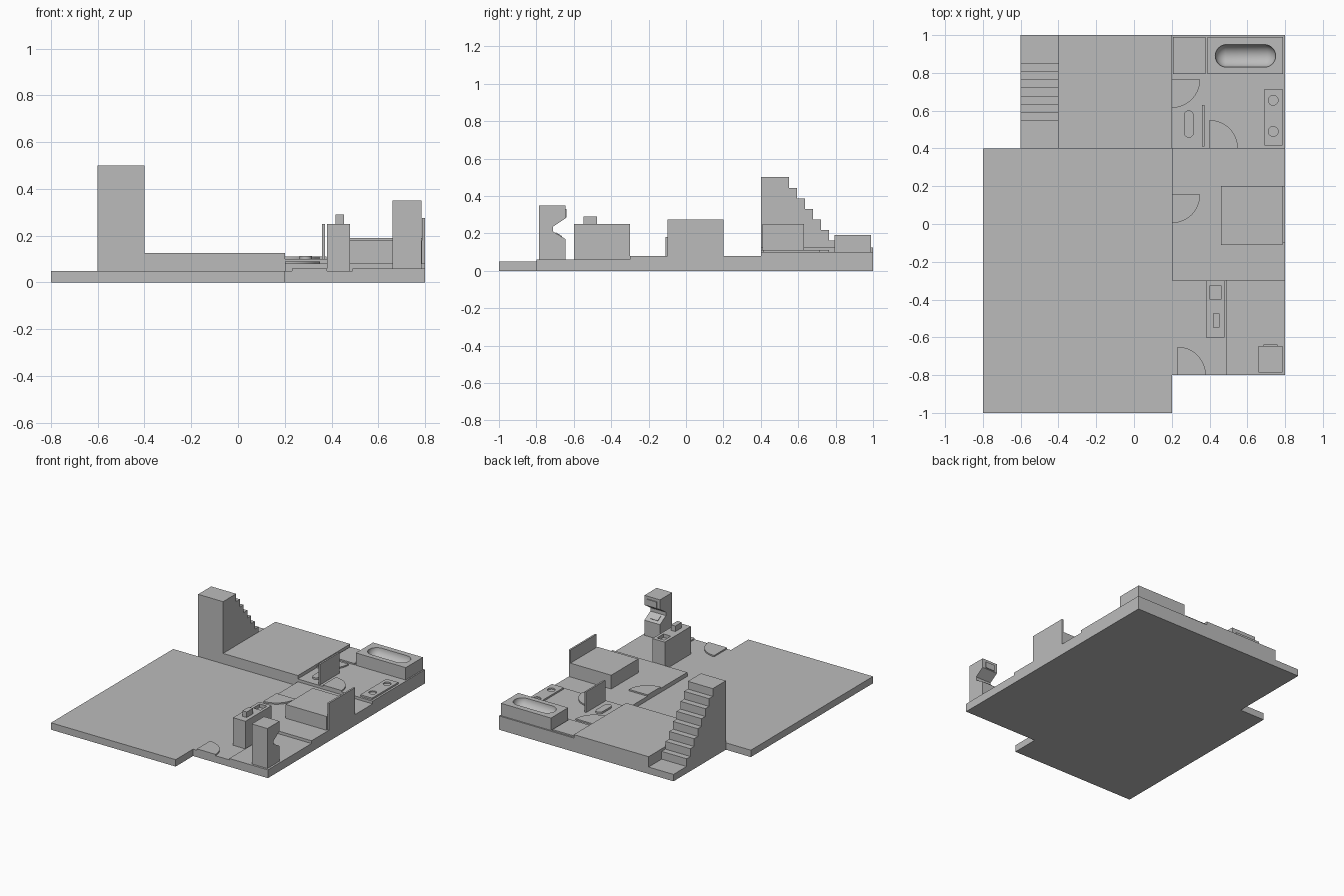
import bpy, bmesh, math
from mathutils import Matrix, Vector

if "Cube" in bpy.data.objects:
    bpy.data.objects.remove(bpy.data.objects["Cube"], do_unlink=True)

grey = bpy.data.materials.new("plain_grey")
grey.use_nodes = True
COLOUR = (0.5, 0.5, 0.5, 1)
grey.diffuse_color = COLOUR
grey.node_tree.nodes["Principled BSDF"].inputs["Base Color"].default_value = COLOUR


def finish(name, bm):
    bmesh.ops.recalc_face_normals(bm, faces=bm.faces)
    mesh = bpy.data.meshes.new(name)
    bm.to_mesh(mesh)
    bm.free()
    mesh.materials.append(grey)
    ob = bpy.data.objects.new(name, mesh)
    bpy.context.collection.objects.link(ob)
    return ob


def prism(name, points, offset):
    """Extrude a closed outline of 3D points along offset."""
    bm = bmesh.new()
    face = bm.faces.new([bm.verts.new(p) for p in points])
    new = bmesh.ops.extrude_face_region(bm, geom=[face])["geom"]
    verts = [g for g in new if isinstance(g, bmesh.types.BMVert)]
    bmesh.ops.translate(bm, verts=verts, vec=Vector(offset))
    return finish(name, bm)


def box(name, x0, x1, y0, y1, z0, z1):
    outline = [(x0, y0, z0), (x1, y0, z0), (x1, y1, z0), (x0, y1, z0)]
    return prism(name, outline, (0, 0, z1 - z0))


def arc(cx, cy, r, start, end, z, steps=16):
    angles = [math.radians(start + (end - start) * i / steps) for i in range(steps + 1)]
    return [(cx + r * math.cos(a), cy + r * math.sin(a), z) for a in angles]


def cut(target, cutter):
    mod = target.modifiers.new("cut", "BOOLEAN")
    mod.operation, mod.solver, mod.object = "DIFFERENCE", "EXACT", cutter
    select(target)
    bpy.ops.object.modifier_apply(modifier=mod.name)
    bpy.data.objects.remove(cutter, do_unlink=True)


def select(ob):
    bpy.ops.object.select_all(action="DESELECT")
    ob.select_set(True)
    bpy.context.view_layer.objects.active = ob


def smooth(ob):
    select(ob)
    bpy.ops.object.shade_smooth_by_angle(angle=math.radians(35))


# Floors, stepping up from room to room
box("main_floor", -0.8, 0.2, -1, 0.4, 0, 0.05)
box("kitchen_floor", 0.2, 0.8, -0.8, -0.3, 0, 0.05)
box("bedroom_floor", 0.2, 0.8, -0.3, 0.4, 0, 0.08)
box("bathroom_floor", 0.2, 0.8, 0.4, 1, 0, 0.1)
box("raised_floor", -0.4, 0.2, 0.4, 1, 0, 0.125)
box("rug", 0.49, 0.8, -0.8, -0.3, 0.05, 0.06)

# Staircase with its landing, as one side profile
STEPS = 8
profile = [(1, 0), (0.4, 0), (0.4, 0.5)]
for i in range(STEPS):
    y = 0.55 + 0.3 * i / (STEPS - 1)
    profile += [(y, 0.5 - 0.45 * i / STEPS), (y, 0.5 - 0.45 * (i + 1) / STEPS)]
profile.append((1, 0.05))
prism("staircase", [(-0.6, y, z) for y, z in profile], (0.2, 0, 0))

# Door swings: quarter discs on the floors
for name, x, y, z, start in (("kitchen_door_swing", 0.23, -0.8, 0.05, 0),
                             ("bedroom_door_swing", 0.2, 0.155, 0.08, -90),
                             ("bathroom_door_swing", 0.4, 0.4, 0.1, 0),
                             ("shower_door_swing", 0.2, 0.765, 0.1, -90)):
    ob = prism(name, [(x, y, z)] + arc(x, y, 0.15, start, start + 90, z), (0, 0, 0.01))
    smooth(ob)

# Bed
box("bed", 0.46, 0.787, -0.11, 0.2, 0.08, 0.18)
box("headboard", 0.787, 0.8, -0.1, 0.2, 0.08, 0.275)

# Bathtub with a capsule-shaped basin
tub = box("bathtub", 0.39, 0.79, 0.793, 0.99, 0.1, 0.19)
bm = bmesh.new()
bmesh.ops.create_uvsphere(bm, u_segments=32, v_segments=17, radius=0.06,
                          matrix=Matrix.Rotation(math.pi / 2, 4, "Y"))
for v in bm.verts:
    v.co.x += math.copysign(0.1, v.co.x)
bmesh.ops.translate(bm, verts=bm.verts, vec=(0.59, 0.89, 0.19))
cut(tub, finish("basin_cutter", bm))
smooth(tub)

# Shower, partition and toilet
box("shower_tray", 0.207, 0.378, 0.793, 0.99, 0.1, 0.11)
box("partition", 0.36, 0.372, 0.41, 0.63, 0.1, 0.25)
toilet = arc(0.29, 0.575, 0.026, 0, 180, 0.1) + arc(0.29, 0.483, 0.026, 180, 360, 0.1)
smooth(prism("toilet", toilet, (0, 0, 0.013)))

# Washstand with two round basins
washstand = box("washstand", 0.69, 0.785, 0.415, 0.715, 0.1, 0.112)
for y in (0.49, 0.655):
    cut(washstand, prism("round_cutter", arc(0.737, y, 0.026, 0, 348.75, 0.103, 31), (0, 0, 0.05)))
smooth(washstand)

# Kitchen island with a sink recess and a small appliance
island = box("kitchen_island", 0.38, 0.48, -0.6, -0.3, 0.05, 0.25)
cut(island, box("sink_cutter", 0.402, 0.46, -0.4, -0.325, 0.225, 0.3))
box("countertop_appliance", 0.418, 0.453, -0.547, -0.475, 0.25, 0.29)

# Upright cabinet with a notched front, screen and control panel
cabinet = [(-0.785, 0.06), (-0.785, 0.35), (-0.645, 0.35), (-0.645, 0.28),
           (-0.712, 0.235), (-0.712, 0.21), (-0.645, 0.17), (-0.645, 0.06)]
prism("upright_cabinet", [(0.66, y, z) for y, z in cabinet], (0.125, 0, 0))
box("cabinet_screen", 0.685, 0.76, -0.645, -0.638, 0.285, 0.33)
panel = [(-0.699, 0.2023), (-0.664, 0.1814), (-0.662, 0.1849), (-0.697, 0.2058)]
prism("control_panel", [(0.69, y, z) for y, z in panel], (0.065, 0, 0))
